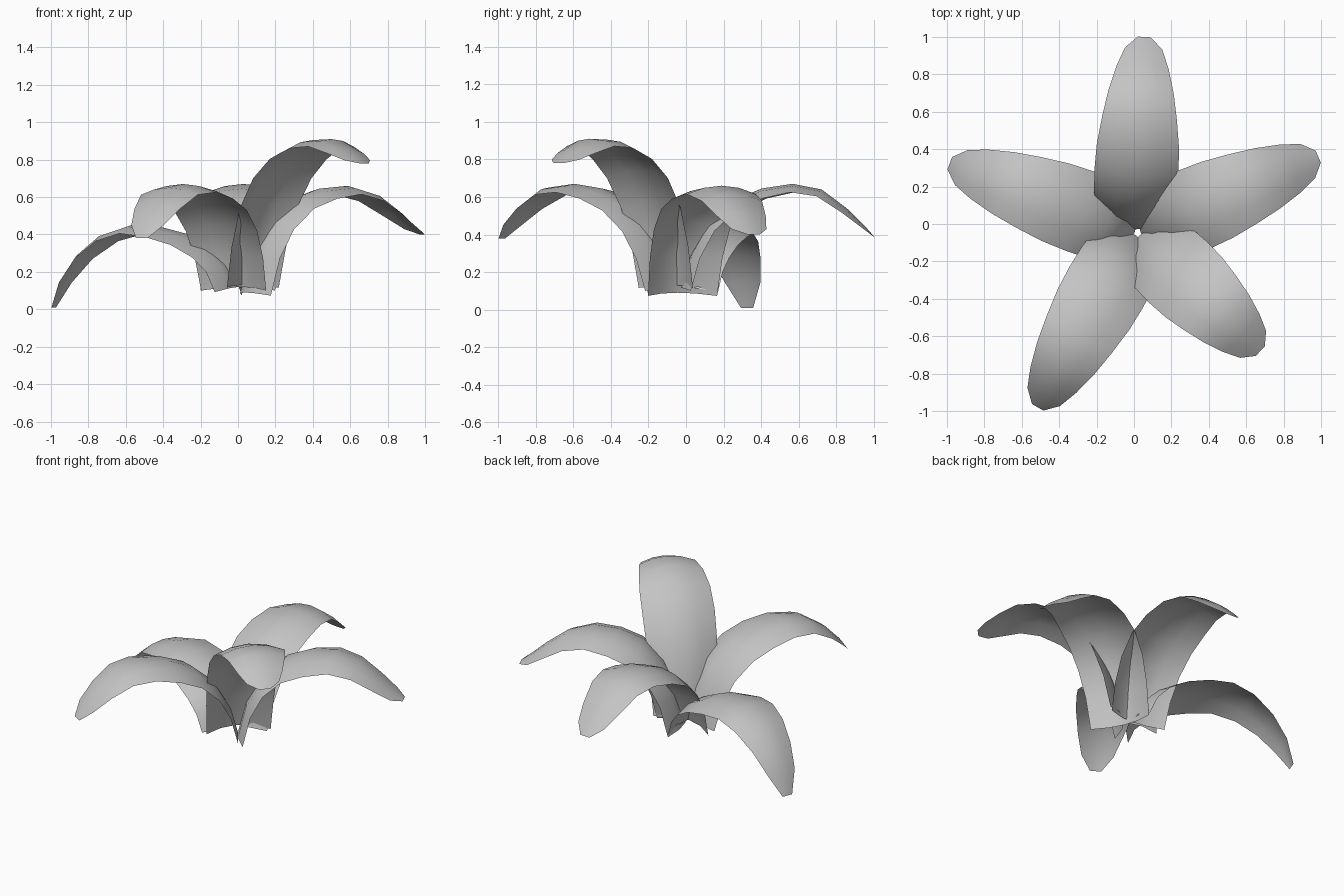
import bpy
from mathutils import Vector

cube = bpy.data.objects.get("Cube")
if cube:
    bpy.data.objects.remove(cube, do_unlink=True)

# One matte grey for the whole plant
grey = bpy.data.materials.new("leaf grey")
grey.use_nodes = True
grey.diffuse_color = (0.55, 0.55, 0.55, 1)
grey.node_tree.nodes["Principled BSDF"].inputs["Base Color"].default_value = (0.55, 0.55, 0.55, 1)

# Shared leaf outline, from base to tip
ALONG = [0, .05, .14, .27, .42, .58, .73, .86, .95, 1]
HALF_WIDTH = [.2, .21, .22, .225, .22, .2, .175, .14, .1, .035]
ARCH = [.07, .07, .065, .06, .055, .045, .04, .03, .015, 0]
ACROSS = [-1, -.5, 0, .5, 1]


def make_leaf(name, base, tip, heights):
    """Arching leaf sheet from base to tip, following the given heights."""
    start = Vector((base[0], base[1], 0))
    reach = Vector((tip[0], tip[1], 0)) - start
    length = reach.length
    out = reach.normalized()
    side = Vector((-out.y, out.x, 0))
    up = Vector((0, 0, 1))
    spine = [Vector((t * length, z)) for t, z in zip(ALONG, heights)]
    verts, faces = [], []
    last = len(spine) - 1
    for i, p in enumerate(spine):
        tangent = (spine[min(i + 1, last)] - spine[max(i - 1, 0)]).normalized()
        normal = up * tangent.x - out * tangent.y
        middle = start + out * p.x + up * p.y
        for c in ACROSS:
            verts.append(middle + side * (c * HALF_WIDTH[i]) - normal * (ARCH[i] * c * c))
    n = len(ACROSS)
    for i in range(last):
        for j in range(n - 1):
            a = i * n + j
            faces.append((a, a + n, a + n + 1, a + 1))
    mesh = bpy.data.meshes.new(name)
    mesh.from_pydata(verts, [], faces)
    mesh.materials.append(grey)
    mesh.polygons.foreach_set("use_smooth", [True] * len(mesh.polygons))
    mesh.update()
    leaf = bpy.data.objects.new(name, mesh)
    bpy.context.collection.objects.link(leaf)


# Five leaves around the centre
make_leaf("back_leaf", (-.005, -.03), (.055, 1.0),
          [.12, .3, .46, .58, .645, .67, .64, .54, .45, .39])
make_leaf("left_leaf", (.035, -.045), (.985, .36),
          [.09, .3, .47, .59, .645, .66, .615, .52, .44, .4])
make_leaf("low_right_leaf", (.005, -.04), (-.985, .325),
          [.12, .24, .33, .4, .44, .45, .4, .29, .15, .01])
make_leaf("front_right_leaf", (.01, -.06), (-.515, -.98),
          [.12, .3, .46, .58, .645, .67, .65, .56, .46, .38])
make_leaf("high_front_left_leaf", (.03, -.06), (.675, -.68),
          [.13, .35, .57, .74, .85, .905, .91, .86, .81, .78])
